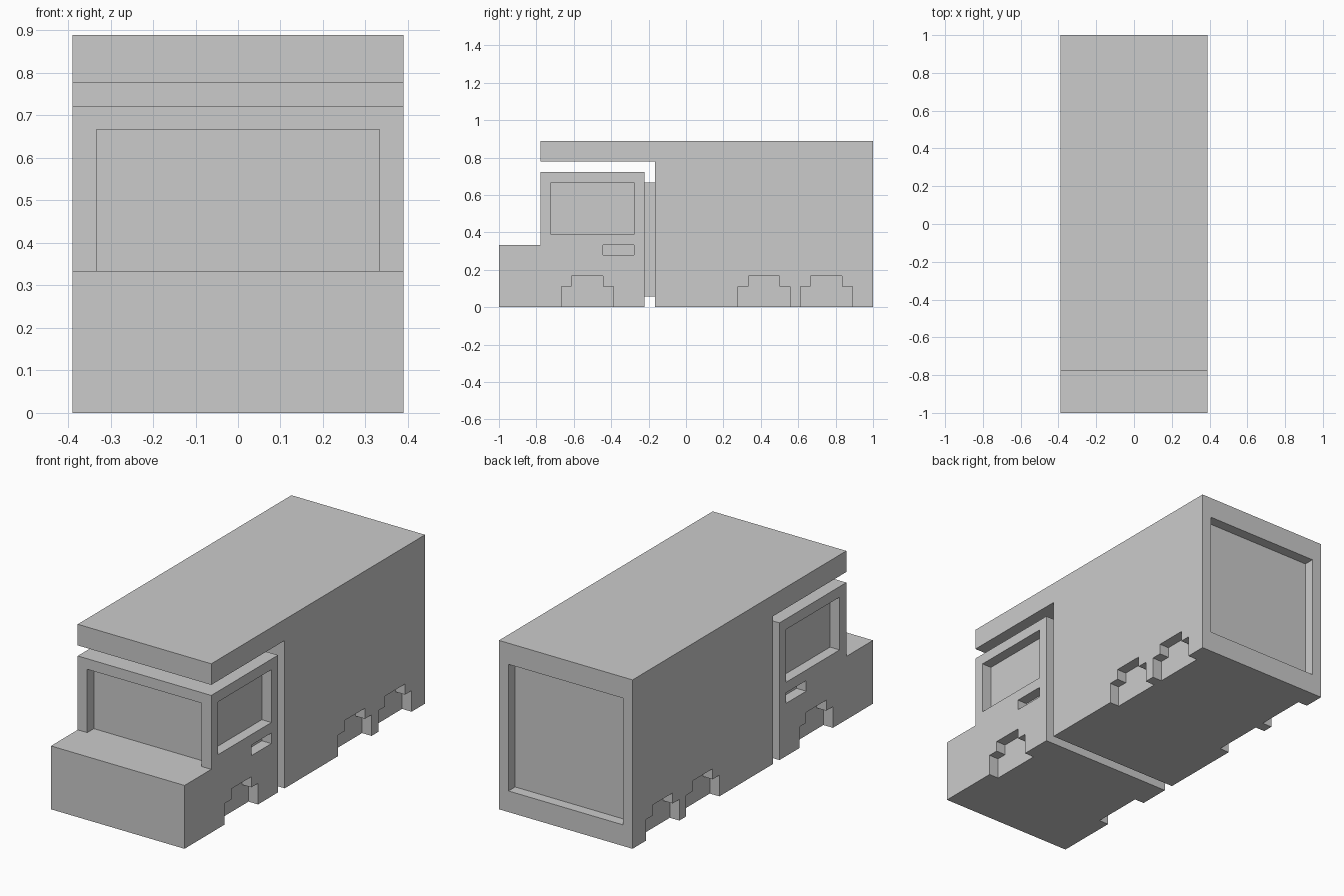
import bpy, bmesh

if "Cube" in bpy.data.objects:
    bpy.data.objects.remove(bpy.data.objects["Cube"])

U = 1 / 18  # the model sits on a grid of 1/18 units


def prism(bm, profile, x0, x1):
    """Extrude a (y, z) profile along x, in grid units."""
    vs = [bm.verts.new((x0 * U, y * U, z * U)) for y, z in profile]
    face = bm.faces.new(vs)
    new = bmesh.ops.extrude_face_region(bm, geom=[face])["geom"]
    bmesh.ops.translate(bm, vec=((x1 - x0) * U, 0, 0),
                        verts=[g for g in new if isinstance(g, bmesh.types.BMVert)])


def rect(y0, y1, z0, z1):
    return [(y0, z0), (y1, z0), (y1, z1), (y0, z1)]


def wheel_arch(y):
    return [(y, -1), (y + 5, -1), (y + 5, 2), (y + 4, 2), (y + 4, 3),
            (y + 1, 3), (y + 1, 2), (y, 2)]


def make(name, prisms):
    bm = bmesh.new()
    for p in prisms:
        prism(bm, *p)
    bmesh.ops.recalc_face_normals(bm, faces=bm.faces[:])
    mesh = bpy.data.meshes.new(name)
    bm.to_mesh(mesh)
    bm.free()
    obj = bpy.data.objects.new(name, mesh)
    bpy.context.collection.objects.link(obj)
    return obj


def carve(body, end_cut, side_profiles):
    """Cut one end recess, and side recesses on both sides one unit deep."""
    cuts = [end_cut]
    for p in side_profiles:
        cuts += [(p, 6, 8), (p, -8, -6)]
    cutter = make(body.name + "_cutter", cuts)
    cutter.hide_render = True
    mod = body.modifiers.new("recesses", 'BOOLEAN')
    mod.operation = 'DIFFERENCE'
    mod.solver = 'EXACT'
    mod.object = cutter
    bpy.context.view_layer.objects.active = body
    bpy.ops.object.modifier_apply(modifier=mod.name)
    bpy.data.objects.remove(cutter)


# Cab with hood, windscreen, side windows, door handles and front arches
cab = make("cab", [([(-18, 0), (-4, 0), (-4, 13), (-14, 13), (-14, 6), (-18, 6)], -7, 7)])
carve(cab, (rect(-15, -13.01, 6, 12), -6, 6),
      [rect(-13, -5, 7, 12), rect(-8, -5, 5, 6), wheel_arch(-12)])

# Cargo box with roof overhang, rear door recess and rear arches
box = make("cargo_box", [([(-3, 0), (18, 0), (18, 16), (-14, 16), (-14, 14), (-3, 14)], -7, 7)])
carve(box, (rect(17, 19, 2, 14), -6, 6), [wheel_arch(5), wheel_arch(11)])

# Narrow link between cab and cargo box
make("coupling", [(rect(-4, -3, 1, 12), -6, 6)])
